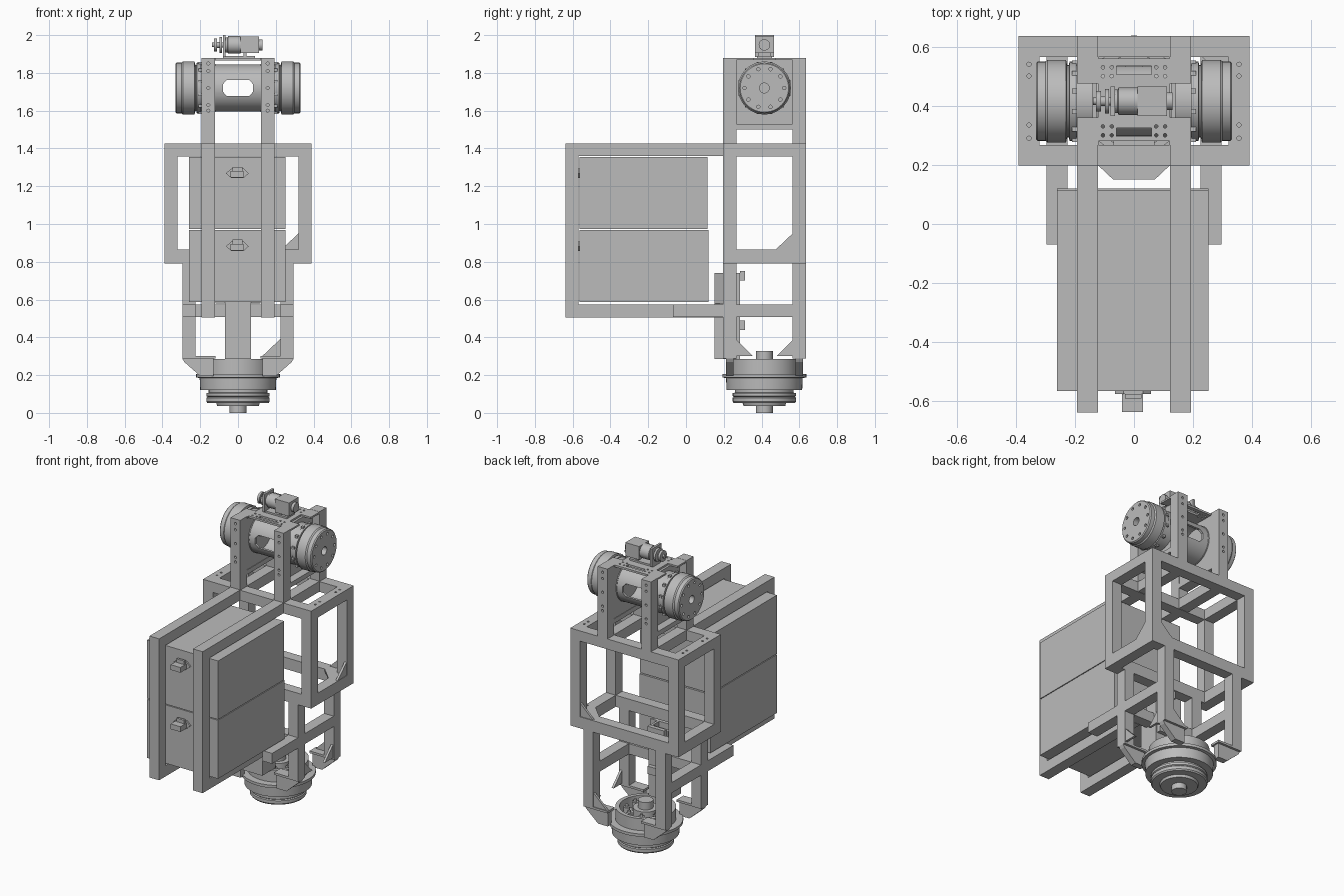
import bpy, bmesh
from math import radians, pi, cos, sin
from mathutils import Matrix, Vector

if "Cube" in bpy.data.objects:
    bpy.data.objects.remove(bpy.data.objects["Cube"])

grey = bpy.data.materials.new("machined grey")
grey.use_nodes = True
grey.diffuse_color = (0.5, 0.5, 0.5, 1)
grey.node_tree.nodes["Principled BSDF"].inputs["Base Color"].default_value = grey.diffuse_color

AXIS_Y = 0.415   # shared depth of both actuator axes
HEAD_Z = 1.72
T = 0.07         # frame tube size


def finish(name, bm, smooth=False):
    bmesh.ops.recalc_face_normals(bm, faces=bm.faces)
    mesh = bpy.data.meshes.new(name)
    bm.to_mesh(mesh)
    bm.free()
    mesh.materials.append(grey)
    if smooth:
        mesh.shade_smooth()
        mesh.set_sharp_from_angle(angle=radians(35))
    ob = bpy.data.objects.new(name, mesh)
    bpy.context.scene.collection.objects.link(ob)
    return ob


def box(name, x, y, z):
    bm = bmesh.new()
    bmesh.ops.create_cube(bm, size=1)
    for v in bm.verts:
        v.co = [(a + b) / 2 + c * (b - a) for (a, b), c in zip((x, y, z), v.co)]
    return finish(name, bm)


def prism(name, outline, axis, lo, hi):
    """Extrude a 2D outline along an axis (the outline uses the other two, in order)."""
    bm = bmesh.new()

    def place(p, h):
        c = list(p)
        c.insert(axis, h)
        return bm.verts.new(c)
    face = bm.faces.new([place(p, lo) for p in outline])
    ext = bmesh.ops.extrude_face_region(bm, geom=[face])
    move = Vector((0, 0, 0))
    move[axis] = hi - lo
    bmesh.ops.translate(bm, vec=move, verts=[g for g in ext["geom"] if isinstance(g, bmesh.types.BMVert)])
    return finish(name, bm)


def lathe(name, profile, along, centre, closed=False, flip=1, steps=48):
    """Spin (radius, height) points about the x or z axis through centre."""
    bm = bmesh.new()
    rings = []
    for r, h in profile:
        ring = []
        for i in range(steps):
            a = 2 * pi * i / steps
            u, w = r * cos(a), r * sin(a)
            co = (h * flip, u, w) if along == "x" else (u, w, h)
            ring.append(bm.verts.new(Vector(co) + Vector(centre)))
        rings.append(ring)
    pairs = list(zip(rings, rings[1:]))
    if closed:
        pairs.append((rings[-1], rings[0]))
    else:
        bm.faces.new(rings[0])
        bm.faces.new(rings[-1])
    for a, b in pairs:
        for i in range(steps):
            j = (i + 1) % steps
            bm.faces.new((a[i], a[j], b[j], b[i]))
    return finish(name, bm, True)


def cut_holes(ob, spots, axis, radius, depth):
    """Drill round holes at the given centres, running along axis."""
    bm = bmesh.new()
    turn = Matrix.Rotation(pi / 2, 4, "XYZ"[1 - axis]) if axis < 2 else Matrix()
    for s in spots:
        bmesh.ops.create_cone(bm, cap_ends=True, segments=12, radius1=radius, radius2=radius,
                              depth=depth, matrix=Matrix.Translation(s) @ turn)
    subtract(ob, finish("cutter", bm))


def subtract(ob, cutter):
    cutter.hide_render = True
    mod = ob.modifiers.new("cut", "BOOLEAN")
    mod.operation, mod.solver, mod.object = "DIFFERENCE", "EXACT", cutter
    graph = bpy.context.evaluated_depsgraph_get()
    new = bpy.data.meshes.new_from_object(ob.evaluated_get(graph))
    ob.modifiers.clear()
    ob.data = new
    bpy.data.objects.remove(cutter)


def span(side, a, b):
    return (a, b) if side > 0 else (-b, -a)


BACK, FRONT = (0.565, 0.635), (0.197, 0.267)
ROWS = (("front", FRONT), ("back", BACK))
SIDES = (("left", 1), ("right", -1))

# Upper box frame
for lvl, z in (("lower", (0.79, 0.865)), ("upper", (1.358, 1.425))):
    for row, y in ROWS:
        bar = box(f"{lvl}_{row}_bar", (-0.39, 0.39), y, z)
    for side, s in SIDES:
        bar = box(f"{lvl}_{side}_bar", span(s, 0.32, 0.39), (0.267, 0.565), z)
        if lvl == "upper":
            cut_holes(bar, [(s * 0.355, y, 1.42) for y in (0.29, 0.335, 0.5, 0.54)], 2, 0.007, 0.06)
for side, s in SIDES:
    for row, y in ROWS:
        box(f"upper_frame_{row}_{side}_post", span(s, 0.32, 0.39), y, (0.865, 1.358))
        # Lower frame posts and the wedge brackets that hold the base
        box(f"lower_frame_{row}_{side}_post", span(s, 0.225, 0.295), y, (0.288, 0.79))
        wedge = [(0.295, 0.288), (0.285, 0.27), (0.2, 0.195), (0.13, 0.195), (0.13, 0.288)]
        prism(f"base_bracket_{row}_{side}", [(s * a, b) for a, b in wedge], 1,
              y[0] + 0.015, y[1] - 0.015)
        box(f"base_bracket_plate_{row}_{side}", span(s, 0.12, 0.295), y, (0.288, 0.302))
        # Head posts
        post = box(f"head_{row}_{side}_post", span(s, 0.122, 0.192), y, (1.425, 1.88))
        face = y[0] if row == "front" else y[1]
        cut_holes(post, [(s * 0.157, face, z) for z in (1.6, 1.63, 1.72, 1.81, 1.85)], 1, 0.008, 0.05)
    box(f"lower_frame_{side}_rail", span(s, 0.225, 0.295), (-0.07, 0.565), (0.507, 0.575))
    # Battery rails
    x = span(s, 0.122, 0.192)
    box(f"battery_top_rail_{side}", x, (-0.57, 0.635), (1.36, 1.427))
    box(f"battery_front_rail_{side}", x, (-0.638, -0.57), (0.505, 1.427))
    box(f"battery_bottom_rail_{side}", x, (-0.57, 0.2), (0.505, 0.575))
    # Head side plates and top tabs
    box(f"head_side_plate_{side}", span(s, 0.125, 0.14), (0.267, 0.565), (1.51, 1.87))
    box(f"head_side_foot_{side}", span(s, 0.122, 0.192), (0.267, 0.565), (1.5, 1.53))
    for row, y in (("front", (0.267, 0.36)), ("back", (0.475, 0.565))):
        box(f"head_top_tab_{row}_{side}", span(s, 0.12, 0.192), y, (1.868, 1.879))
box("lower_frame_cross_bar", (-0.225, 0.225), FRONT, (0.507, 0.575))

# Corner gussets
def gusset(name, axis, corner, legs, lo, hi):
    (a, b), (da, db) = corner, legs
    prism(name, [(a, b), (a + da, b), (a, b + db)], axis, lo, hi)

gusset("upper_gusset_side", 0, (0.565, 0.865), (-0.09, 0.085), 0.372, 0.387)
gusset("upper_gusset_back", 1, (0.32, 0.865), (-0.09, 0.085), 0.615, 0.63)
gusset("upper_gusset_floor", 2, (0.32, 0.565), (-0.09, -0.09), 0.85, 0.865)
gusset("lower_gusset_front", 0, (0.267, 0.302), (0.085, 0.085), 0.275, 0.29)
gusset("lower_gusset_rear", 0, (0.565, 0.302), (-0.085, 0.085), 0.275, 0.29)
gusset("lower_gusset_back", 1, (0.225, 0.302), (-0.095, 0.09), 0.615, 0.63)

# Batteries with front connectors
for name, z, back in (("lower", (0.587, 0.968), 0.12), ("upper", (0.973, 1.355), 0.115)):
    box(f"{name}_battery", (-0.26, 0.252), (-0.565, back), z)
    c = z[0] + 0.295
    prism(f"{name}_connector_flange", [(-0.065, c), (-0.035, c - 0.025), (0.03, c - 0.025),
          (0.057, c), (0.03, c + 0.025), (-0.035, c + 0.025)], 1, -0.575, -0.565)
    box(f"{name}_connector", (-0.04, 0.03), (-0.636, -0.575), (c - 0.022, c + 0.012))
    box(f"{name}_connector_latch", (-0.03, 0.025), (-0.59, -0.575), (c + 0.012, c + 0.035))

# Drive column behind the batteries
box("column", (-0.07, 0.07), (0.15, 0.195), (0.285, 0.6))
box("column_back_plate", (-0.07, 0.07), (0.262, 0.285), (0.285, 0.74))
for side, s in SIDES:
    box(f"column_wall_{side}", span(s, 0.055, 0.07), (0.195, 0.262), (0.285, 0.74))
prism("column_head", [(-0.07, 0.15), (0.07, 0.15), (0.12, 0.197), (-0.12, 0.197)], 2, 0.58, 0.74)
for z in (0.44, 0.7):
    box("column_tab", (-0.06, 0.06), (0.285, 0.312), (z, z + 0.05))

# Base actuator
base = (0, AXIS_Y, 0)
lathe("base_actuator", [(0.045, 0), (0.045, 0.036), (0.11, 0.036), (0.115, 0.052), (0.162, 0.052),
      (0.168, 0.06), (0.168, 0.08), (0.162, 0.085), (0.168, 0.09), (0.168, 0.105), (0.155, 0.107),
      (0.155, 0.12), (0.2, 0.12), (0.203, 0.185), (0.222, 0.187), (0.222, 0.205), (0.18, 0.207),
      (0.18, 0.285), (0.155, 0.285), (0.155, 0.215), (0.075, 0.215), (0.075, 0.28),
      (0.045, 0.28), (0.045, 0.328)], "z", base)
for i in range(8):
    a = pi / 8 + i * pi / 4
    lathe("base_standoff", [(0.02, 0.21), (0.02, 0.27), (0.01, 0.27), (0.01, 0.285)], "z",
          (0.115 * cos(a), AXIS_Y + 0.115 * sin(a), 0), steps=12)

# Head tube with a window through it, and a wheel actuator at each end
head = (0, AXIS_Y, HEAD_Z)
tube = lathe("head_tube", [(0.125, -0.2), (0.125, 0.2), (0.11, 0.2), (0.11, -0.2)], "x", head, closed=True)
oct_window = [(sx * a, HEAD_Z + sz * b) for sx, sz, pts in (
    (1, 1, ((0.08, 0.02), (0.06, 0.042))), (-1, 1, ((0.06, 0.042), (0.08, 0.02))),
    (-1, -1, ((0.08, 0.02), (0.06, 0.042))), (1, -1, ((0.06, 0.042), (0.08, 0.02)))) for a, b in pts]
subtract(tube, prism("window_cutter", oct_window, 1, 0, 1))
for side, s in SIDES:
    act = lathe(f"head_actuator_{side}", [(0.026, 0.12), (0.128, 0.12), (0.128, 0.195), (0.134, 0.195),
                (0.134, 0.218), (0.122, 0.22), (0.122, 0.226), (0.14, 0.23), (0.14, 0.292), (0.134, 0.3),
                (0.134, 0.326), (0.128, 0.332), (0.026, 0.332)], "x", head, closed=True, flip=s)
    bolts = [(s * 0.332, AXIS_Y + 0.105 * cos(i * pi / 5), HEAD_Z + 0.105 * sin(i * pi / 5))
             for i in range(10)]
    cut_holes(act, bolts, 0, 0.009, 0.03)
    for i in range(12):
        a = pi / 12 + i * pi / 6
        box("flange_bolt", span(s, 0.192, 0.21), *[(c - 0.008, c + 0.008) for c in
            (AXIS_Y + 0.134 * cos(a), HEAD_Z + 0.134 * sin(a))])

# Top plate and small drive motor
plate = box("head_top_plate", (-0.122, 0.122), (0.28, 0.56), (1.866, 1.879))
cut_holes(plate, [(sx * x, y, 1.872) for sx in (1, -1) for x in (0.075, 0.105)
                  for y in (0.3, 0.33, 0.5, 0.53)], 2, 0.006, 0.05)
for y in (0.31, 0.52):
    subtract(plate, box("slot_cutter", (-0.06, 0.06), (y - 0.014, y + 0.014), (1.8, 1.9)))
motor = (0, AXIS_Y, 1.948)
box("motor_foot", (-0.08, 0.09), (0.375, 0.455), (1.879, 1.89))
box("motor_mount", (-0.08, -0.065), (0.365, 0.465), (1.885, 2.0))
box("motor_rear_mount", (0.03, 0.045), (0.38, 0.45), (1.885, 1.92))
lathe("motor_body", [(0.04, -0.065), (0.04, -0.055), (0.046, -0.052), (0.046, 0.012)], "x", motor, steps=32)
box("motor_gearbox", (0.012, 0.112), (0.365, 0.465), (1.905, 1.992))
lathe("motor_end_cap", [(0.03, 0.112), (0.03, 0.13)], "x", motor, steps=24)
lathe("motor_pulley", [(0.014, -0.08), (0.014, -0.085), (0.042, -0.085), (0.042, -0.098), (0.016, -0.098),
      (0.016, -0.112), (0.035, -0.112), (0.035, -0.128), (0.012, -0.128), (0.012, -0.138)],
      "x", motor, steps=32)
